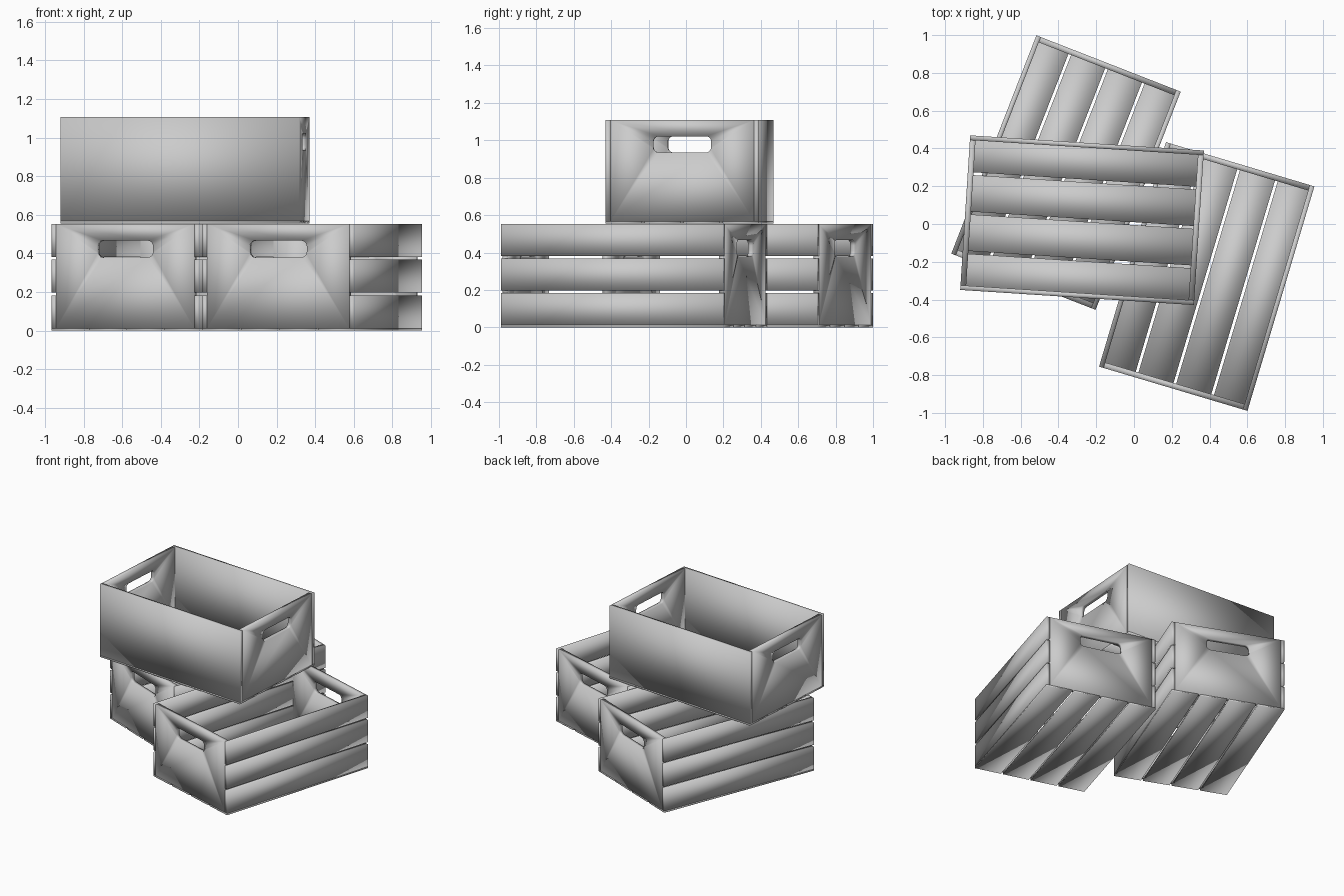
import bpy, bmesh
from math import radians, sin, cos, pi
from mathutils import Matrix, Vector

if "Cube" in bpy.data.objects:
    bpy.data.objects.remove(bpy.data.objects["Cube"])

W, L, H = 0.82, 1.24, 0.553          # crate width, length, height
T_SIDE, T_END, T_FLOOR = 0.025, 0.03, 0.012
GAP = 0.015


def finish(bm, name, world):
    for f in bm.faces:
        f.smooth = True
    me = bpy.data.meshes.new(name)
    bm.to_mesh(me)
    bm.free()
    ob = bpy.data.objects.new(name, me)
    ob.matrix_world = world
    bpy.context.collection.objects.link(ob)
    return ob


def board(name, world, size, centre):
    bm = bmesh.new()
    bmesh.ops.create_cube(bm, size=1)
    bmesh.ops.scale(bm, vec=size, verts=bm.verts)
    bmesh.ops.translate(bm, vec=centre, verts=bm.verts)
    return finish(bm, name, world)


def end_panel(name, world, y):
    # rectangular board with a rounded hand hole
    bm = bmesh.new()
    hw = W / 2 - T_SIDE
    outer = [(-hw, T_FLOOR), (hw, T_FLOOR), (hw, H), (-hw, H)]
    r, hx, hz, cz = 0.028, 0.155, 0.043, 0.423
    hole = []
    for k, (sx, sz) in enumerate([(1, 1), (-1, 1), (-1, -1), (1, -1)]):
        for i in range(6):
            a = k * pi / 2 + i * pi / 10
            hole.append((sx * (hx - r) + r * cos(a), cz + sz * (hz - r) + r * sin(a)))
    edges = []
    for loop in (outer, hole):
        vs = [bm.verts.new((x, y, z)) for x, z in loop]
        edges += [bm.edges.new((vs[i - 1], vs[i])) for i in range(len(vs))]
    bmesh.ops.triangle_fill(bm, edges=edges, use_beauty=True, normal=Vector((0, -1, 0)))
    bmesh.ops.recalc_face_normals(bm, faces=bm.faces)
    ob = finish(bm, name, world)
    mod = ob.modifiers.new("thickness", 'SOLIDIFY')
    mod.thickness = T_END
    mod.offset = 0


def crate(name, x, y, z, angle, side_boards):
    world = Matrix.Translation((x, y, z)) @ Matrix.Rotation(radians(angle), 4, 'Z')
    # floor slats
    w = (W - 3 * GAP) / 4
    for i in range(4):
        board(f"{name}_floor_slat_{i + 1}", world, (w, L, T_FLOOR),
              (-W / 2 + w / 2 + i * (w + GAP), 0, T_FLOOR / 2))
    # side boards and end panels
    h = (H - T_FLOOR - (side_boards - 1) * GAP) / side_boards
    for s, side, end in ((-1, "left", "front"), (1, "right", "back")):
        for i in range(side_boards):
            board(f"{name}_{side}_side_board_{i + 1}", world, (T_SIDE, L, h),
                  (s * (W - T_SIDE) / 2, 0, T_FLOOR + h / 2 + i * (h + GAP)))
        end_panel(f"{name}_{end}_end_panel", world, s * (L - T_END) / 2)


crate("left_crate", -0.36, 0.272, 0, -21.3, 3)
crate("right_crate", 0.385, -0.278, 0, -16.6, 3)
crate("top_crate", -0.275, 0.02, H + 0.002, 86.3, 1)
